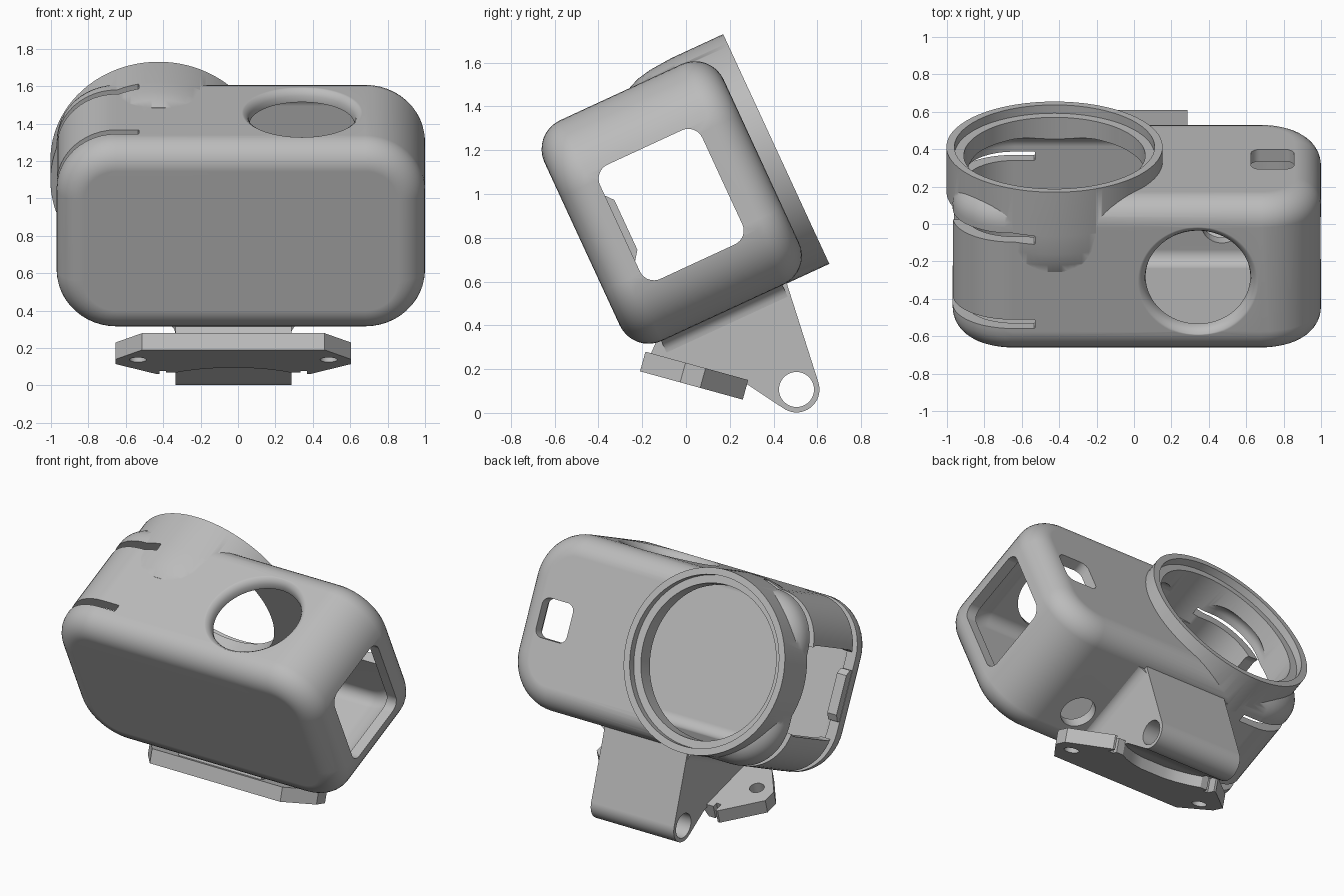
import bpy, bmesh
from math import sin, cos, pi, radians

if bpy.data.objects.get("Cube"):
    bpy.data.objects.remove(bpy.data.objects["Cube"])

grey = bpy.data.materials.new("light grey plastic")
grey.use_nodes = True
colour = (0.5, 0.5, 0.5, 1)
grey.diffuse_color = colour
grey.node_tree.nodes["Principled BSDF"].inputs["Base Color"].default_value = colour

TILT = radians(24.8)
PLACE = {"x": lambda a, b, t: (t, a, b),
         "y": lambda a, b, t: (a, t, b),
         "z": lambda a, b, t: (a, b, t)}


def arc(cx, cy, r, start, end, n):
    return [(cx + r * cos(radians(start + (end - start) * i / n)),
             cy + r * sin(radians(start + (end - start) * i / n))) for i in range(n + 1)]


def rounded(x0, x1, y0, y1, r, n=8):
    return (arc(x1 - r, y1 - r, r, 0, 90, n) + arc(x0 + r, y1 - r, r, 90, 180, n)
            + arc(x0 + r, y0 + r, r, 180, 270, n) + arc(x1 - r, y0 + r, r, 270, 360, n))


def loft(name, layers, axis):
    """Skin a stack of (outline, position) layers along an axis and cap both ends."""
    bm = bmesh.new()
    rings = [[bm.verts.new(PLACE[axis](*p, t)) for p in pts] for pts, t in layers]
    bm.faces.new(rings[0])
    bm.faces.new(rings[-1])
    n = len(rings[0])
    for p, q in zip(rings, rings[1:]):
        for i in range(n):
            j = (i + 1) % n
            bm.faces.new((p[i], p[j], q[j], q[i]))
    bmesh.ops.recalc_face_normals(bm, faces=bm.faces)
    mesh = bpy.data.meshes.new(name)
    bm.to_mesh(mesh)
    bm.free()
    mesh.materials.append(grey)
    obj = bpy.data.objects.new(name, mesh)
    bpy.context.collection.objects.link(obj)
    return obj


def prism(name, pts, axis, lo, hi):
    return loft(name, [(pts, lo), (pts, hi)], axis)


def lathe(name, profile, axis, cx, cy, n=96):
    """Stack circles given as (radius, position) along an axis."""
    return loft(name, [(arc(cx, cy, r, 0, 360, n)[:-1], t) for r, t in profile], axis)


def pillow(name, x0, x1, z0, z1, corner, lo, hi, fillet, steps=8):
    """Rounded rectangle along y with filleted front and back rims."""
    layers = []
    for i in range(steps + 1):
        a = pi / 2 * i / steps
        layers.append((fillet * (1 - sin(a)), fillet * (1 - cos(a))))
    stack = [(d, lo + t) for d, t in layers] + [(d, hi - t) for d, t in reversed(layers)]
    return loft(name, [(rounded(x0 + d, x1 - d, z0 + d, z1 - d, corner - d, 12), t)
                       for d, t in stack], "y")


def activate(obj):
    bpy.ops.object.select_all(action='DESELECT')
    obj.select_set(True)
    bpy.context.view_layer.objects.active = obj


def combine(obj, tool, operation='DIFFERENCE'):
    activate(obj)
    mod = obj.modifiers.new("cut", 'BOOLEAN')
    mod.operation, mod.solver, mod.object = operation, 'EXACT', tool
    bpy.ops.object.modifier_apply(modifier=mod.name)
    bpy.data.objects.remove(tool)


def smooth(obj):
    activate(obj)
    bpy.ops.object.shade_smooth_by_angle(angle=radians(32))
    mod = obj.modifiers.new("even_shading", 'WEIGHTED_NORMAL')
    mod.keep_sharp = True


# Housing shell with the round lens boss, in untilted coordinates
housing = pillow("housing", -0.97, 1.0, 0.345, 1.455, 0.32, -0.107, 0.795, 0.145)
LENS = (-0.425, 0.9215)
boss = lathe("boss", [(0.50, 0.37), (0.535, 0.39), (0.556, 0.44), (0.57, 0.51),
                      (0.578, 0.62), (0.578, 0.88)], "y", *LENS)
combine(housing, boss, 'UNION')

# Hollow inside and stepped lens opening
combine(housing, pillow("cavity", -0.9, 0.93, 0.415, 1.385, 0.26, -0.035, 0.725, 0.075))
combine(housing, lathe("bore", [(0.485, 0.5), (0.485, 0.83), (0.535, 0.831), (0.535, 1.0)], "y", *LENS))

# Side openings, back window, round holes above and below
for lo, hi in ((0.8, 1.1), (-1.1, -0.8)):
    combine(housing, prism("side_cutter", rounded(0.08, 0.595, 0.605, 1.18, 0.07), "x", lo, hi))
combine(housing, prism("window_cutter", rounded(0.625, 0.855, 0.77, 1.02, 0.05), "y", 0.6, 1.0))
combine(housing, lathe("button_cutter", [(0.28, 1.25), (0.28, 1.395), (0.284, 1.42), (0.296, 1.44),
                                         (0.312, 1.452), (0.33, 1.457), (0.33, 1.6)], "z", 0.342, 0.333))
combine(housing, lathe("drain_cutter", [(0.11, 0.2), (0.11, 0.6)], "z", 0.47, 0.19, 40))

# Slots that free the flexible side straps
for y in (0.083, 0.592):
    combine(housing, prism("slot_cutter", rounded(-1.2, -0.53, y - 0.026, y + 0.026, 0.004, 1), "z", 0.2, 1.7))
housing.rotation_euler.x = TILT
smooth(housing)

# Latch on the edge of the side opening
latch = prism("side_latch", [(0.06, 0.73), (0.082, 0.73), (0.111, 0.77), (0.111, 1.02),
                             (0.082, 1.055), (0.06, 1.055)], "x", -0.969, -0.9)
latch.rotation_euler.x = TILT

# Wedge-shaped hinge bracket
MID = -0.025
HINGE = (0.505, 0.107)
bracket = prism("hinge_bracket", [(-0.13, 0.34), (0.44, 0.6), (0.458, 0.6)]
                + arc(*HINGE, 0.105, 18, -125, 20) + [(0.28, 0.13), (0.24, 0.14), (-0.165, 0.26)],
                "x", MID - 0.31, MID + 0.31)
combine(bracket, lathe("pin_cutter", [(0.08, -1), (0.08, 1)], "x", *HINGE, 40))
smooth(bracket)

# Flared neck where the bracket meets the housing
flare = arc(MID + 0.37, 0.287, 0.06, 90, 180, 6)
neck = prism("bracket_neck", [(MID + 0.37, 0.36)] + flare
             + [(2 * MID - x, z) for x, z in reversed(flare)] + [(MID - 0.37, 0.36)], "y", 0.035, 0.645)
neck.rotation_euler.x = TILT
smooth(neck)

# Mounting plate with chamfered corners, rear hooks and a curved rear edge
half = [(0.487, 0), (0.63, 0.19), (0.63, 0.285), (0.41, 0.487), (0.395, 0.487), (0.395, 0.425),
        (0.36, 0.425), (0.36, 0.46), (0.31, 0.46), (0.25, 0.42), (0.17, 0.385), (0.09, 0.365)]
outline = half + [(-x, y) for x, y in reversed(half)]
plate = prism("mounting_plate", outline, "z", 0, 0.093)
for side in (-1, 1):
    combine(plate, lathe("screw_cutter", [(0.046, -0.1), (0.046, 0.2)], "z", side * 0.51, 0.2, 32))
plate.location = (MID, -0.21, 0.19)
plate.rotation_euler.x = radians(-15.4)
smooth(plate)
